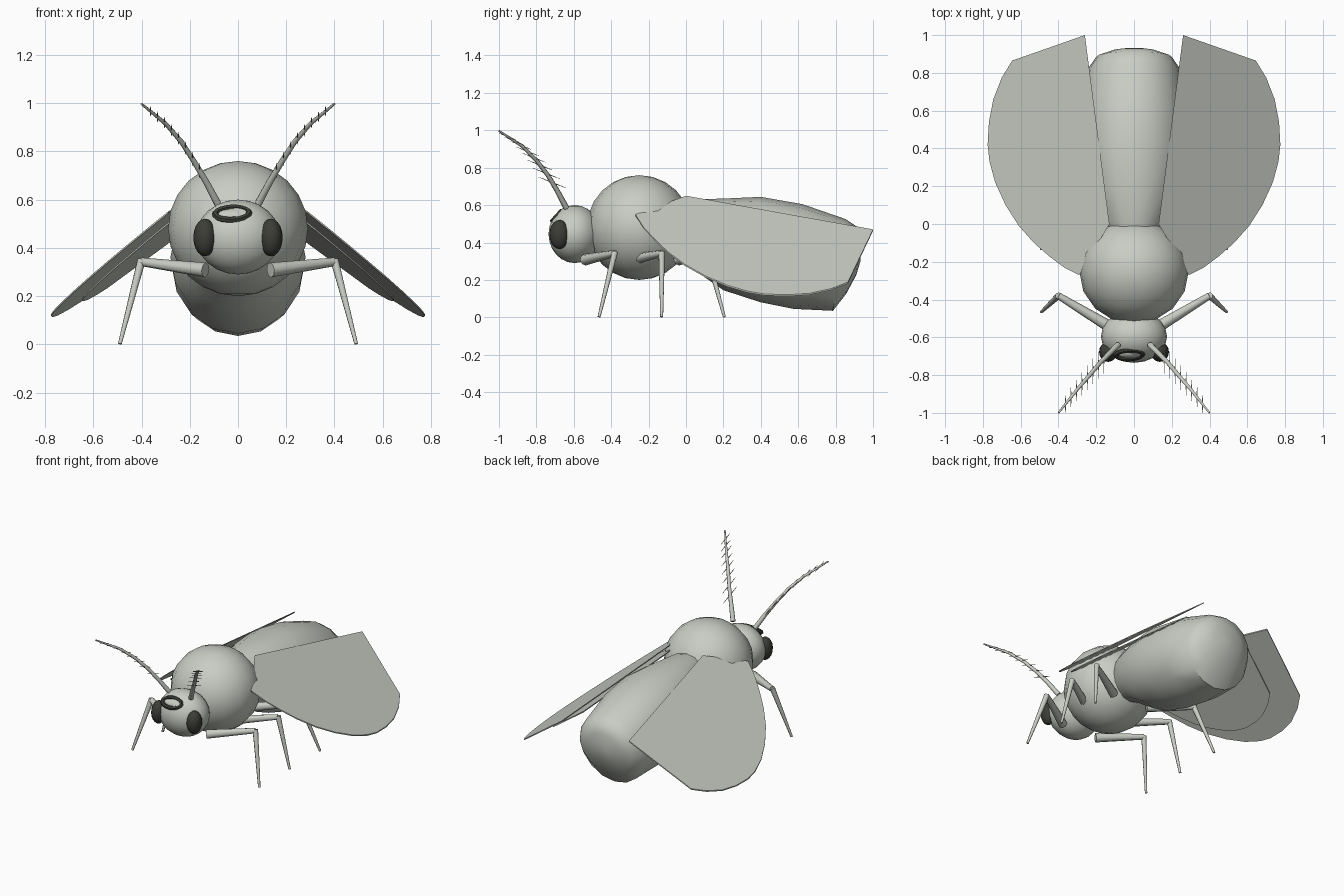
import bpy, bmesh, math
from mathutils import Vector, Matrix

if "Cube" in bpy.data.objects:
    bpy.data.objects.remove(bpy.data.objects["Cube"])


def material(name, rgb):
    m = bpy.data.materials.new(name)
    m.diffuse_color = (*rgb, 1)
    m.use_nodes = True
    m.node_tree.nodes["Principled BSDF"].inputs["Base Color"].default_value = m.diffuse_color
    return m


GREY = material("pale_grey_green", (0.58, 0.61, 0.55))
DARK = material("dark_eye", (0.045, 0.047, 0.038))


def finish(name, bm, mat, smooth=True, angle=50):
    bmesh.ops.recalc_face_normals(bm, faces=bm.faces)
    me = bpy.data.meshes.new(name)
    bm.to_mesh(me)
    bm.free()
    me.materials.append(mat)
    ob = bpy.data.objects.new(name, me)
    bpy.context.collection.objects.link(ob)
    if smooth:
        bpy.ops.object.select_all(action='DESELECT')
        ob.select_set(True)
        bpy.context.view_layer.objects.active = ob
        bpy.ops.object.shade_smooth_by_angle(angle=math.radians(angle))
    return ob


def ellipsoid(name, centre, radii, mat, seg=16, rings=10, tilt=0):
    bm = bmesh.new()
    m = (Matrix.Translation(centre) @ Matrix.Rotation(tilt, 4, 'X')
         @ Matrix.Diagonal((*radii, 1)))
    bmesh.ops.create_uvsphere(bm, u_segments=seg, v_segments=rings, radius=1, matrix=m)
    return finish(name, bm, mat)


def skin(bm, rings):
    """Bridge a list of vertex-position rings and cap both ends."""
    loops = [[bm.verts.new(p) for p in r] for r in rings]
    n = len(loops[0])
    for a, b in zip(loops, loops[1:]):
        for i in range(n):
            bm.faces.new((a[i], a[(i + 1) % n], b[(i + 1) % n], b[i]))
    bm.faces.new(loops[0])
    bm.faces.new(loops[-1])


def tube(bm, pts, radii, sides=8):
    """Tapered tube along a path."""
    pts = [Vector(p) for p in pts]
    rings = []
    for i, (p, r) in enumerate(zip(pts, radii)):
        d = (pts[min(i + 1, len(pts) - 1)] - pts[max(i - 1, 0)]).normalized()
        u = d.cross(Vector((0.3, 0.9, 0.1))).normalized()
        v = d.cross(u)
        rings.append([p + r * (math.cos(t) * u + math.sin(t) * v)
                      for t in (2 * math.pi * k / sides for k in range(sides))])
    skin(bm, rings)


# Thorax and head
ellipsoid("thorax", (0, -0.25, 0.48), (0.29, 0.28, 0.28), GREY, 16, 12)
ellipsoid("head", (0, -0.595, 0.445), (0.175, 0.14, 0.155), GREY, 20, 12)

# Abdomen: y, centre z, half width, half height, backward lean
sections = [(-0.06, 0.46, 0.13, 0.15, 0), (0.02, 0.45, 0.17, 0.18, 0),
            (0.2, 0.39, 0.25, 0.245, 0), (0.4, 0.362, 0.28, 0.282, 0),
            (0.6, 0.325, 0.275, 0.28, 0.08), (0.82, 0.28, 0.245, 0.245, 0.14),
            (0.885, 0.305, 0.2, 0.18, 0.16), (0.92, 0.325, 0.11, 0.1, 0.1),
            (0.933, 0.33, 0.03, 0.03, 0)]
bm = bmesh.new()
skin(bm, [[(rx * math.sin(t), y + k * rz * math.cos(t), z + rz * math.cos(t))
           for t in (2 * math.pi * i / 16 for i in range(16))]
          for y, z, rx, rz, k in sections])
finish("abdomen", bm, GREY)

# Forehead ring with a pale lens inside
frame = (Matrix.Translation((-0.025, -0.692, 0.542)) @ Matrix.Rotation(math.radians(48), 4, 'X')
         @ Matrix.Rotation(math.radians(4), 4, 'Z'))
bm = bmesh.new()
ring = []
for i in range(20):
    t = 2 * math.pi * i / 20
    ring.append([bm.verts.new(frame @ Vector(((0.07 + 0.014 * math.cos(s)) * math.cos(t),
                                              (0.034 + 0.014 * math.cos(s)) * math.sin(t),
                                              0.012 * math.sin(s))))
                 for s in (math.pi * j / 3 for j in range(6))])
for i in range(20):
    a, b = ring[i], ring[(i + 1) % 20]
    for j in range(6):
        bm.faces.new((a[j], a[(j + 1) % 6], b[(j + 1) % 6], b[j]))
finish("forehead_ring", bm, DARK)
ellipsoid("forehead_lens", (-0.025, -0.69, 0.54), (0.06, 0.026, 0.014), GREY, 16, 8,
          math.radians(48))

# Wing outline in plan; heights come from one sloping plane
outline = [(0.13, 0.0), (0.29, -0.27), (0.37, -0.23), (0.45, -0.17), (0.53, -0.1),
           (0.61, -0.01), (0.68, 0.1), (0.735, 0.22), (0.765, 0.33), (0.775, 0.42),
           (0.768, 0.54), (0.745, 0.66), (0.7, 0.775), (0.645, 0.865), (0.26, 1.0)]


def wing(name, side, scale, drop, thick=0.008):
    bm = bmesh.new()
    layers = []
    for dz in (0, -thick):
        layer = []
        for x, y in outline:
            x, y = 0.13 + (x - 0.13) * scale, y * scale
            layer.append((side * x, y, 0.749 - 0.761 * x - 0.081 * y - drop + dz))
        layers.append(layer)
    skin(bm, layers)
    finish(name, bm, GREY, smooth=False)


# Antenna path, sampled for the feathery barbs
antenna = [Vector(p) for p in ((0.085, -0.64, 0.585), (0.13, -0.685, 0.67), (0.18, -0.735, 0.755),
                               (0.235, -0.8, 0.84), (0.3, -0.875, 0.915), (0.4, -1.0, 0.997))]

for side, tag in ((1, "right"), (-1, "left")):
    flip = Vector((side, 1, 1))
    ellipsoid(f"eye_{tag}", (side * 0.137, -0.677, 0.443), (0.048, 0.053, 0.078), DARK, 16, 10)
    wing(f"fore_wing_{tag}", side, 1.0, 0.0)
    wing(f"hind_wing_{tag}", side, 0.8, 0.04)

    # Legs: thick thigh, thin shin
    for label, root, knee, foot in (("front", -0.54, -0.38, -0.465),
                                    ("middle", -0.29, -0.13, -0.13),
                                    ("hind", -0.04, 0.11, 0.205)):
        bm = bmesh.new()
        k = Vector((0.4, knee, 0.342)) * flip
        tube(bm, [Vector((0.135, root, 0.308)) * flip, k], [0.031, 0.018])
        tube(bm, [k + Vector((0, 0, 0.008)), Vector((0.49, foot, 0.002)) * flip], [0.018, 0.008])
        finish(f"{label}_leg_{tag}", bm, GREY)

    bm = bmesh.new()
    tube(bm, [p * flip for p in antenna], [0.016, 0.014, 0.012, 0.011, 0.009, 0.005])
    finish(f"antenna_{tag}", bm, GREY)

    # Barbs crossing the antenna, shorter near the tip
    bm = bmesh.new()
    for i in range(8):
        x = 0.16 + 0.029 * i
        a, b = next((a, b) for a, b in zip(antenna, antenna[1:]) if a.x <= x <= b.x)
        p = a.lerp(b, (x - a.x) / (b.x - a.x))
        reach = Vector((0, 0.075, -0.03)) * (1 - 0.05 * i)
        tube(bm, [(p - reach) * flip, p * flip, (p + reach) * flip],
             [0.001, 0.004, 0.001], 4)
    finish(f"antenna_barbs_{tag}", bm, GREY)
